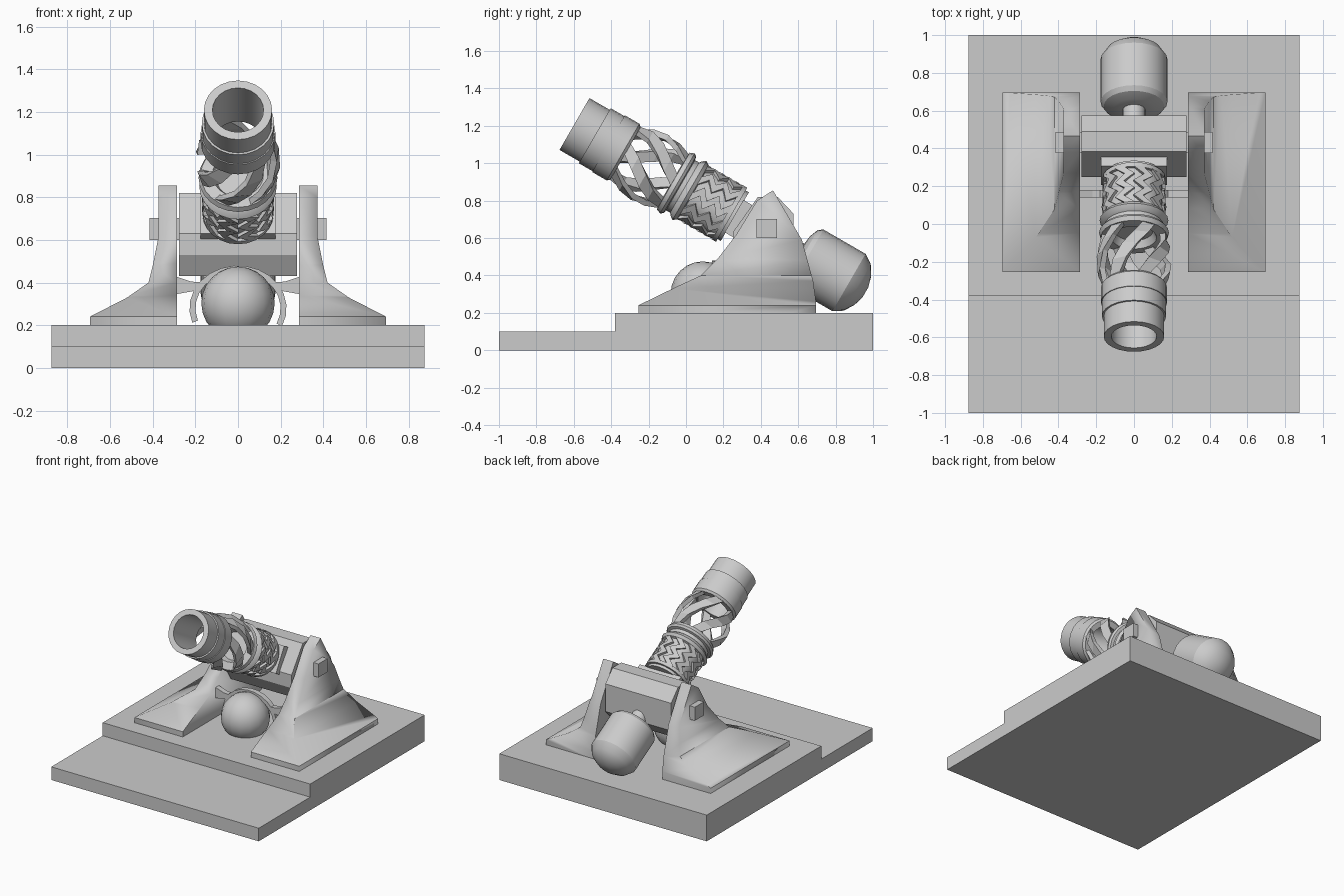
import bpy, bmesh
from math import radians, sin, cos, pi
from mathutils import Matrix, Vector

if "Cube" in bpy.data.objects:
    bpy.data.objects.remove(bpy.data.objects["Cube"])

# Barrel frame: local z runs from the pivot block to the muzzle
PIVOT = Matrix.Translation((0, 0.43, 0.617)) @ Matrix.Rotation(radians(60), 4, 'X')


def finish(name, bm, matrix=None, angle=32):
    bmesh.ops.recalc_face_normals(bm, faces=bm.faces)
    me = bpy.data.meshes.new(name)
    bm.to_mesh(me)
    bm.free()
    if angle:
        me.shade_smooth()
        me.set_sharp_from_angle(angle=radians(angle))
    ob = bpy.data.objects.new(name, me)
    bpy.context.collection.objects.link(ob)
    if matrix:
        ob.matrix_world = matrix
    return ob


def prism(name, pts, axis, a, b, angle=0):
    """Extrude a 2D profile along x (profile y,z) or y (profile x,z)."""
    bm = bmesh.new()
    put = (lambda p: (a, *p)) if axis == 'X' else (lambda p: (p[0], a, p[1]))
    f = bm.faces.new([bm.verts.new(put(p)) for p in pts])
    ext = bmesh.ops.extrude_face_region(bm, geom=[f])
    vec = Vector((b - a, 0, 0)) if axis == 'X' else Vector((0, b - a, 0))
    bmesh.ops.translate(bm, vec=vec, verts=[v for v in ext['geom'] if isinstance(v, bmesh.types.BMVert)])
    return finish(name, bm, angle=angle)


def box(name, lo, hi, matrix=None):
    bm = bmesh.new()
    bmesh.ops.create_cube(bm, size=1)
    for v in bm.verts:
        v.co = [l + (c + 0.5) * (h - l) for c, l, h in zip(v.co, lo, hi)]
    return finish(name, bm, matrix, 0)


def lathe(name, prof, closed=False, n=24):
    """Revolve (s, r) points around the barrel axis."""
    bm = bmesh.new()
    rings = [[bm.verts.new((r * cos(2 * pi * i / n), r * sin(2 * pi * i / n), s)) for i in range(n)]
             for s, r in prof]
    pairs = list(zip(rings, rings[1:])) + ([(rings[-1], rings[0])] if closed else [])
    for p, q in pairs:
        for i in range(n):
            j = (i + 1) % n
            bm.faces.new((p[i], p[j], q[j], q[i]))
    if not closed:
        bm.faces.new(rings[0])
        bm.faces.new(rings[-1])
    return finish(name, bm, PIVOT)


def ribbons(name, path, count, width, thick):
    """Bars wrapped on the barrel: path of (s, angle, outer radius), repeated around."""
    bm = bmesh.new()
    for k in range(count):
        rows = []
        for s, phi, r in path:
            lo, hi = [radians(phi + d * width / 2) + 2 * pi * k / count for d in (-1, 1)]
            rows.append([bm.verts.new((q * cos(t), q * sin(t), s))
                         for q, t in ((r, lo), (r, hi), (r - thick, hi), (r - thick, lo))])
        for p, q in zip(rows, rows[1:]):
            for i in range(4):
                j = (i + 1) % 4
                bm.faces.new((p[i], p[j], q[j], q[i]))
        bm.faces.new(rows[0])
        bm.faces.new(rows[-1])
    return finish(name, bm, PIVOT, 0)


def mirror_x(ob):
    ob.modifiers.new("mirror", 'MIRROR').use_clip = False


# Stepped base
prism("base", [(-1, 0), (1, 0), (1, 0.2), (-0.38, 0.2), (-0.38, 0.1), (-1, 0.1)], 'X', -0.875, 0.875)

# Flared side supports: front profile intersected with side profile
side = [(-0.255, 0.19), (0.695, 0.19), (0.695, 0.26), (0.68, 0.37), (0.62, 0.59), (0.465, 0.855),
        (0.38, 0.80), (0.27, 0.62), (0.17, 0.49), (0.08, 0.40), (-0.05, 0.34), (-0.255, 0.24)]
front = [(0.287, 0.19), (0.695, 0.19), (0.695, 0.24), (0.52, 0.33), (0.42, 0.40), (0.40, 0.48),
         (0.372, 0.62), (0.372, 0.9), (0.287, 0.9)]
support = prism("side_support", front, 'Y', -0.4, 0.8, 40)
cutter = prism("support_cutter", side, 'X', 0.2, 0.8, 40)
cutter.hide_render = True
cut = support.modifiers.new("cut", 'BOOLEAN')
cut.operation, cut.object, cut.solver = 'INTERSECT', cutter, 'EXACT'
bpy.context.view_layer.objects.active = support
bpy.ops.object.modifier_apply(modifier="cut")
bpy.data.objects.remove(cutter)
mirror_x(support)

# Pivot block and square axle
block = [(0.25, 0.63), (0.25, 0.53), (0.31, 0.43), (0.49, 0.43), (0.575, 0.52), (0.575, 0.73),
         (0.49, 0.82), (0.385, 0.82)]
prism("pivot_block", block, 'X', -0.277, 0.277)
box("axle", (-0.415, 0.377, 0.6), (0.415, 0.487, 0.703))
box("barrel_mount", (-0.175, -0.1, 0.05), (0.175, 0.1, 0.2), PIVOT)

# Rod through the block, and the counterweight
lathe("rod", [(-0.26, 0.06), (0.26, 0.06)])
lathe("counterweight", [(-0.20, 0.06), (-0.205, 0.11), (-0.225, 0.16), (-0.25, 0.177), (-0.51, 0.177),
                        (-0.56, 0.145), (-0.595, 0.09), (-0.612, 0.03)])

# Rear barrel with rings and zigzag relief
lathe("rear_barrel", [(0.195, 0.12), (0.195, 0.15), (0.22, 0.15), (0.225, 0.15), (0.45, 0.15),
                      (0.455, 0.168), (0.475, 0.182), (0.495, 0.168), (0.505, 0.155), (0.53, 0.155),
                      (0.535, 0.175), (0.55, 0.185), (0.575, 0.175), (0.58, 0.12), (0.54, 0.10), (0.54, 0.02)])
lathe("rear_ring", [(0.215, 0.145), (0.215, 0.167), (0.24, 0.167), (0.24, 0.145)], True)
zigzag = [(0.235 + 0.044 * i, 10 * (-1) ** i, 0.168) for i in range(6)]
ribbons("zigzag_relief", zigzag, 10, 18, 0.025)

# Twisted cage bars
cage = [(0.565, 0, 0.17), (0.645, 18, 0.192), (0.72, 36, 0.202), (0.80, 54, 0.192), (0.89, 74, 0.16)]
ribbons("cage_bars", cage, 6, 24, 0.032)

# Hollow stepped muzzle
lathe("muzzle", [(0.87, 0.12), (0.87, 0.162), (0.885, 0.175), (0.975, 0.175), (0.975, 0.17), (1.06, 0.17),
                 (1.06, 0.16), (1.185, 0.16), (1.185, 0.12)], True)

# Ball resting in a ring bracket between the supports
bm = bmesh.new()
bmesh.ops.create_uvsphere(bm, u_segments=16, v_segments=12, radius=0.172)
finish("ball", bm, Matrix.Translation((0, 0.09, 0.303)))
arc = [radians(a) for a in range(-25, 206, 15)]
ring = [(0.228 * cos(a), 0.28 + 0.2 * sin(a)) for a in arc]
ring += [(0.2 * cos(a), 0.28 + 0.17 * sin(a)) for a in reversed(arc)]
prism("ring_bracket", ring, 'Y', 0.14, 0.18)
arm = prism("bracket_arm", [(0.16, 0.40), (0.21, 0.36), (0.295, 0.345), (0.295, 0.43), (0.22, 0.405)],
            'Y', 0.14, 0.18)
mirror_x(arm)
